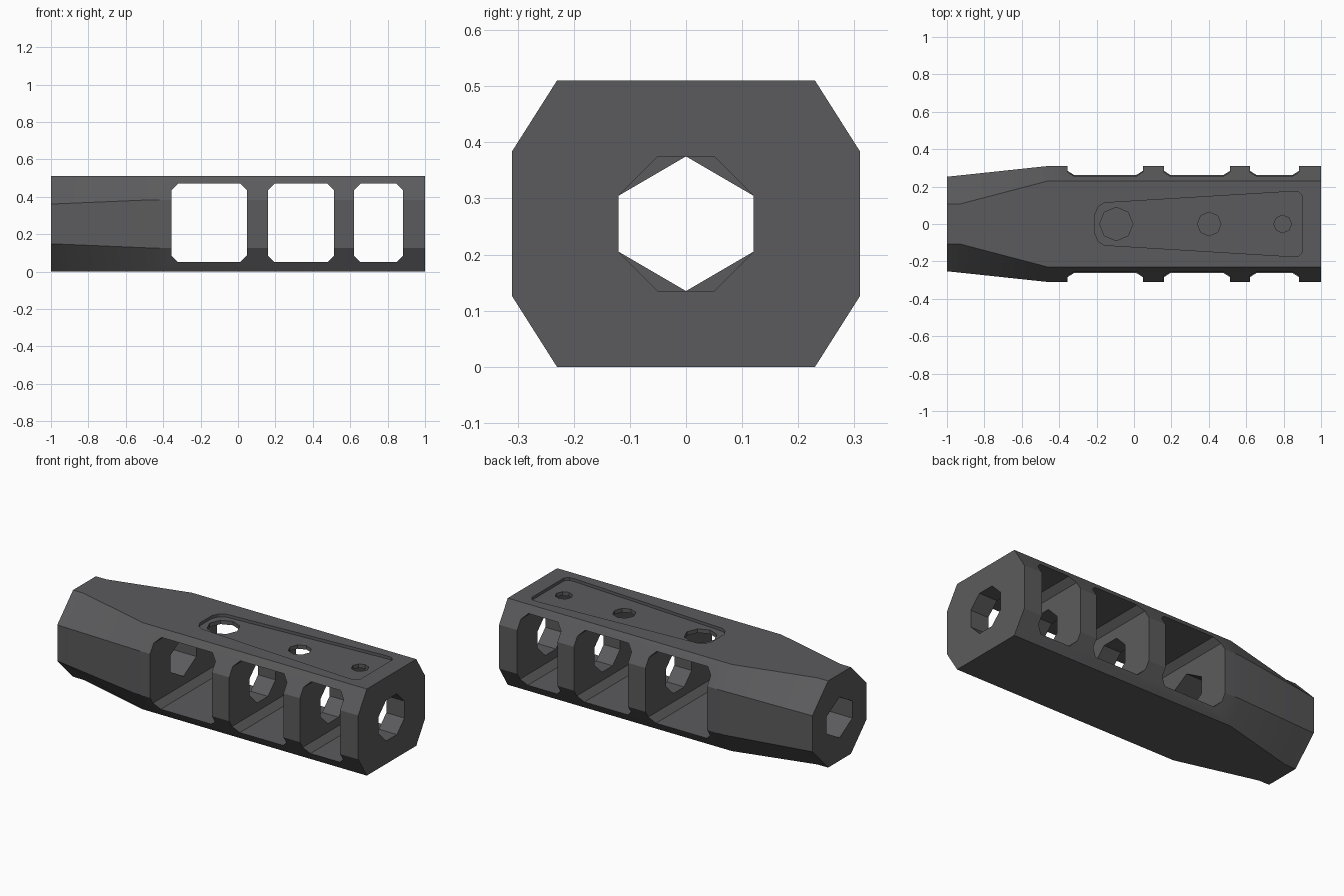
import bpy, math

cube = bpy.data.objects.get("Cube")
if cube:
    bpy.data.objects.remove(cube, do_unlink=True)

MID = 0.255  # height of the bore axis

steel = bpy.data.materials.new("dark steel")
steel.use_nodes = True
COLOUR = (0.105, 0.105, 0.11, 1)
steel.diffuse_color = COLOUR
steel.node_tree.nodes["Principled BSDF"].inputs["Base Color"].default_value = COLOUR


def loft(name, rings):
    """Closed solid through rings of equal point count."""
    n = len(rings[0])
    verts = [p for ring in rings for p in ring]
    faces = [tuple(reversed(range(n))), tuple(range(len(verts) - n, len(verts)))]
    for r in range(len(rings) - 1):
        for i in range(n):
            j = (i + 1) % n
            faces.append((r * n + i, r * n + j, (r + 1) * n + j, (r + 1) * n + i))
    mesh = bpy.data.meshes.new(name)
    mesh.from_pydata(verts, [], faces)
    mesh.materials.append(steel)
    obj = bpy.data.objects.new(name, mesh)
    bpy.context.collection.objects.link(obj)
    return obj


def chamfered(a, b, ca, cb):
    """Eight-cornered outline: half sizes a, b with flats ending at ca, cb."""
    return [(a, -cb), (a, cb), (ca, b), (-ca, b), (-a, cb), (-a, -cb), (-ca, -b), (ca, -b)]


def section(x, outline):
    return [(x, u, MID + v) for u, v in outline]


# Body: regular octagon at the narrow end, wide chamfered block at the other
small = chamfered(0.253, MID, 0.106, 0.106)
waist = chamfered(0.26, MID, 0.107, 0.109)
wide = chamfered(0.31, MID, 0.23, 0.129)
body = loft("muzzle_brake_body", [section(-1, small), section(-0.93, waist),
                                  section(-0.46, wide), section(1, wide)])
cutters = []

# Side ports, cut straight across
for x0, x1 in ((-0.355, 0.047), (0.16, 0.513), (0.62, 0.882)):
    half, mid = (x1 - x0) / 2, (x0 + x1) / 2
    outline = chamfered(half, 0.21, half - 0.035, 0.175)
    rings = [[(mid + u, y, 0.26 + v) for u, v in outline] for y in (0.5, -0.5)]
    cutters.append(loft("port_cutter", rings))

# Bore: eight-sided through the port walls, six-sided at the narrow end
octagon = chamfered(0.12, 0.12, 0.05, 0.05)
hexagon = [(0.12, -0.05), (0.12, 0.05), (0, 0.12), (-0.12, 0.05), (-0.12, -0.05), (0, -0.12)]
cutters.append(loft("bore_cutter", [section(-0.15, octagon), section(1.1, octagon)]))
cutters.append(loft("rear_bore_cutter", [section(-1.1, hexagon), section(-0.2, hexagon)]))

# Shallow tapered pocket on top
edge = [(0.9, 0.15), (0.88, 0.172), (0.845, 0.174), (-0.16, 0.113), (-0.19, 0.093), (-0.208, 0.055)]
outline = edge + [(x, -y) for x, y in reversed(edge)]
cutters.append(loft("pocket_cutter", [[(x, y, z) for x, y in outline] for z in (0.493, 0.6)]))

# Vent holes from the pocket into each port
for x, r in ((-0.095, 0.089), (0.402, 0.063), (0.795, 0.047)):
    ring = [(x + r * math.cos(k * math.pi / 4), r * math.sin(k * math.pi / 4)) for k in range(8)]
    cutters.append(loft("vent_cutter", [[(u, v, z) for u, v in ring] for z in (0.42, 0.65)]))

# Cut the body, then discard the cutters
bpy.ops.object.select_all(action='DESELECT')
body.select_set(True)
bpy.context.view_layer.objects.active = body
for cutter in cutters:
    cutter.hide_render = True
    mod = body.modifiers.new("cut", 'BOOLEAN')
    mod.operation = 'DIFFERENCE'
    mod.solver = 'EXACT'
    mod.object = cutter
    bpy.ops.object.modifier_apply(modifier=mod.name)
    bpy.data.objects.remove(cutter, do_unlink=True)

bpy.ops.object.shade_smooth_by_angle(angle=math.radians(30))
